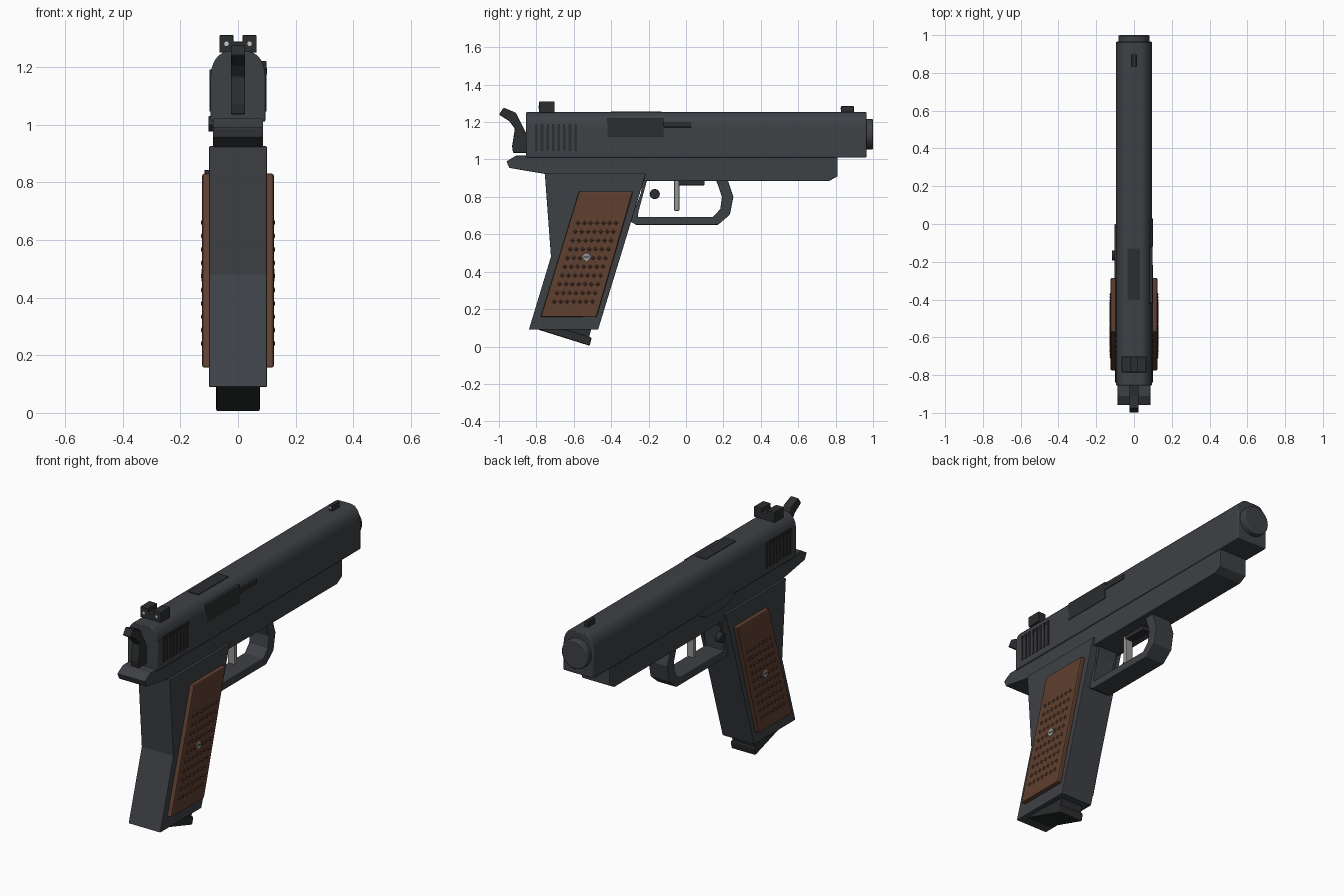
import bpy, bmesh, math
from mathutils import Matrix

if "Cube" in bpy.data.objects:
    bpy.data.objects.remove(bpy.data.objects["Cube"])


def material(name, rgb):
    m = bpy.data.materials.new(name)
    m.diffuse_color = (*rgb, 1)
    m.use_nodes = True
    m.node_tree.nodes["Principled BSDF"].inputs["Base Color"].default_value = m.diffuse_color
    return m


STEEL = material("dark_steel", (0.048, 0.052, 0.060))
BLACK = material("black_steel", (0.025, 0.026, 0.028))
WOOD = material("wood", (0.115, 0.050, 0.029))
SILVER = material("silver", (0.30, 0.30, 0.30))
WHITE = material("white_dot", (0.75, 0.75, 0.75))


def finish(name, bm, mat, bevel=0.0, smooth=False):
    bmesh.ops.recalc_face_normals(bm, faces=bm.faces)
    me = bpy.data.meshes.new(name)
    bm.to_mesh(me)
    bm.free()
    ob = bpy.data.objects.new(name, me)
    bpy.context.collection.objects.link(ob)
    me.materials.append(mat)
    if bevel:
        b = ob.modifiers.new("bevel", "BEVEL")
        b.width, b.segments, b.limit_method = bevel, 2, 'ANGLE'
        b.angle_limit = math.radians(35)
    if smooth:
        bpy.ops.object.select_all(action='DESELECT')
        ob.select_set(True)
        bpy.context.view_layer.objects.active = ob
        bpy.ops.object.shade_smooth_by_angle(angle=math.radians(35))
    return ob


def extrude(name, pts, vec, mat, bevel=0.0, smooth=False):
    bm = bmesh.new()
    f = bm.faces.new([bm.verts.new(p) for p in pts])
    r = bmesh.ops.extrude_face_region(bm, geom=[f], use_keep_orig=True)
    vs = [g for g in r["geom"] if isinstance(g, bmesh.types.BMVert)]
    bmesh.ops.translate(bm, verts=vs, vec=vec)
    return finish(name, bm, mat, bevel, smooth)


def prism(name, yz, x0, x1, mat, bevel=0.0):
    """Side profile extruded across the width."""
    return extrude(name, [(x0, y, z) for y, z in yz], (x1 - x0, 0, 0), mat, bevel)


def box(name, x, y, z, mat, bevel=0.0):
    return prism(name, [(y[0], z[0]), (y[1], z[0]), (y[1], z[1]), (y[0], z[1])], *x, mat, bevel)


def cylinder(name, center, r, depth, axis, mat, bevel=0.0, n=32):
    bm = bmesh.new()
    bmesh.ops.create_cone(bm, cap_ends=True, segments=n, radius1=r, radius2=r, depth=depth)
    rot = Matrix.Rotation(math.pi / 2, 4, 'Y' if axis == 'X' else 'X')
    bmesh.ops.transform(bm, matrix=Matrix.Translation(center) @ rot, verts=bm.verts)
    return finish(name, bm, mat, bevel, True)


# Slide with rounded top
arc = [(0.035 + 0.06 * math.cos(a), 1.165 + 0.088 * math.sin(a))
       for a in [math.pi / 2 * i / 8 for i in range(9)]]
section = [(0.095, 1.01)] + arc + [(-x, z) for x, z in reversed(arc)] + [(-0.095, 1.01)]
extrude("slide", [(x, -0.855, z) for x, z in section], (0, 1.82, 0), STEEL, 0.005, True)
cylinder("barrel", (0, 0.9, 1.135), 0.082, 0.20, 'Y', STEEL, 0.006)

# Frame with rear tang and rail
prism("frame", [(-0.96, 0.99), (-0.91, 1.02), (0.81, 1.02), (0.81, 0.91), (0.765, 0.885),
                (-0.23, 0.885), (-0.23, 0.92), (-0.75, 0.922), (-0.945, 0.955)],
      -0.087, 0.087, STEEL, 0.004)
prism("grip", [(-0.755, 0.925), (-0.722, 0.48), (-0.84, 0.09), (-0.47, 0.09), (-0.215, 0.925)],
      -0.1, 0.1, STEEL, 0.003)

# Trigger guard loop
prism("trigger_guard", [(-0.21, 0.90), (-0.30, 0.67), (-0.265, 0.65), (0.17, 0.65), (0.235, 0.705),
                        (0.253, 0.80), (0.22, 0.90), (0.155, 0.90), (0.17, 0.865), (0.192, 0.80),
                        (0.183, 0.735), (0.145, 0.693), (-0.258, 0.693), (-0.225, 0.90)],
      -0.06, 0.06, STEEL, 0.004)

# Trigger, bar and magazine button
box("trigger", (-0.022, 0.022), (-0.063, -0.036), (0.725, 0.89), SILVER, 0.004)
box("trigger_bar", (-0.022, 0.022), (-0.05, 0.10), (0.862, 0.89), BLACK, 0.003)
cylinder("magazine_button", (-0.1, -0.167, 0.815), 0.027, 0.034, 'X', BLACK, 0.003)

# Magazine foot
prism("magazine", [(-0.79, 0.10), (-0.505, 0.10), (-0.52, 0.04), (-0.74, 0.085)],
      -0.07, 0.07, BLACK)
prism("magazine_base", [(-0.79, 0.09), (-0.515, 0.004), (-0.504, 0.048), (-0.775, 0.13)],
      -0.076, 0.076, BLACK, 0.007)

# Hammer
prism("hammer", [(-0.84, 1.035), (-0.925, 1.035), (-0.93, 1.07), (-0.915, 1.165), (-0.945, 1.205),
                 (-1.0, 1.24), (-0.975, 1.277), (-0.91, 1.25), (-0.86, 1.15), (-0.84, 1.13)],
      -0.025, 0.025, BLACK, 0.005)

# Ejection port, extractor and top plate
box("ejection_port", (0.06, 0.098), (-0.42, -0.12), (1.12, 1.22), BLACK, 0.002)
box("extractor", (0.08, 0.1), (-0.12, 0.03), (1.172, 1.198), BLACK, 0.003)
box("top_plate", (-0.035, 0.033), (-0.40, -0.13), (1.24, 1.257), BLACK, 0.002)

# Slide stop lever on the left side
prism("slide_stop", [(0.0, 1.025), (-0.29, 1.03), (-0.29, 1.0), (-0.22, 0.975), (-0.04, 0.975),
                     (0.0, 0.995)], -0.102, -0.08, STEEL, 0.003)

# Sights
prism_y = [(-0.065, 1.25), (0.065, 1.25), (0.065, 1.31), (0.016, 1.31), (0.016, 1.287),
           (-0.016, 1.287), (-0.016, 1.31), (-0.065, 1.31)]
extrude("rear_sight", [(x, -0.785, z) for x, z in prism_y], (0, 0.083, 0), BLACK, 0.003)
box("front_sight", (-0.012, 0.012), (0.83, 0.897), (1.24, 1.285), BLACK, 0.003)
cylinder("front_dot", (0, 0.829, 1.272), 0.006, 0.006, 'Y', WHITE, n=12)

# Paired side details
for s, side in ((1, "right"), (-1, "left")):
    cylinder(side + "_sight_dot", (s * 0.04, -0.785, 1.28), 0.008, 0.006, 'Y', WHITE, n=16)
    for i in range(8):
        y = -0.807 + i * 0.030
        box(f"{side}_serration_{i}", (s * 0.08, s * 0.099), (y, y + 0.014), (1.045, 1.19), BLACK)
    prism(side + "_grip_panel", [(-0.572, 0.83), (-0.283, 0.83), (-0.478, 0.157), (-0.777, 0.157)],
          s * 0.09, s * 0.124, WOOD, 0.007)
    cylinder(side + "_grip_screw", (s * 0.12, -0.532, 0.478), 0.022, 0.014, 'X', SILVER, 0.002, 24)
    box(side + "_screw_slot", (s * 0.12, s * 0.1275), (-0.548, -0.516), (0.475, 0.481), BLACK)
    # Checkering points
    bm = bmesh.new()
    for r in range(10):
        for c in range(7):
            z = 0.24 + r * 0.0467
            dy = (c - 3) * 0.034
            if abs(z - 0.478) < 0.035 and abs(dy) < 0.03:
                continue
            m = Matrix.Translation((s * 0.126, -0.53 + (z - 0.48) * 0.30 + dy, z)) \
                @ Matrix.Rotation(s * math.pi / 2, 4, 'Y')
            bmesh.ops.create_cone(bm, cap_ends=True, segments=4, radius1=0.013, radius2=0.003,
                                  depth=0.005, matrix=m)
    finish(side + "_checkering", bm, WOOD)
